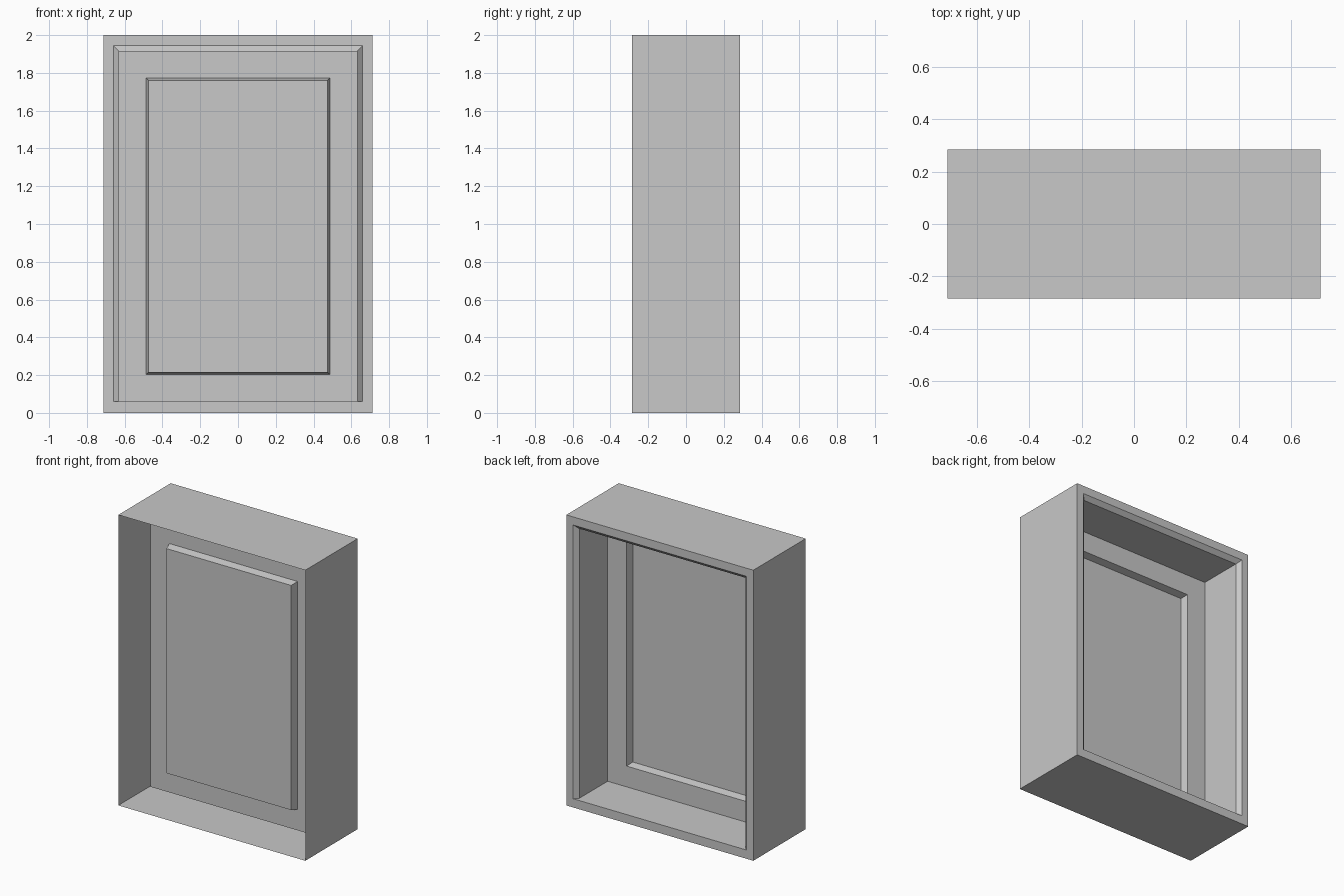
import bpy
import bmesh

if "Cube" in bpy.data.objects:
    bpy.data.objects.remove(bpy.data.objects["Cube"], do_unlink=True)

grey = bpy.data.materials.new("plain_grey")
grey.use_nodes = True
colour = (0.58, 0.58, 0.58, 1)
grey.diffuse_color = colour
grey.node_tree.nodes["Principled BSDF"].inputs["Base Color"].default_value = colour


def nested_shell(name, rings, cap=False):
    """Join rectangles (half width, bottom, top, y) into one folded sheet."""
    bm = bmesh.new()
    loops = []
    for w, low, high, y in rings:
        corners = ((-w, low), (w, low), (w, high), (-w, high))
        loops.append([bm.verts.new((x, y, z)) for x, z in corners])
    for a, b in zip(loops, loops[1:]):
        for i in range(4):
            j = (i + 1) % 4
            bm.faces.new((a[j], a[i], b[i], b[j]))
    if cap:
        bm.faces.new(loops[-1][::-1])
    mesh = bpy.data.meshes.new(name)
    bm.to_mesh(mesh)
    bm.free()
    mesh.materials.append(grey)
    obj = bpy.data.objects.new(name, mesh)
    bpy.context.collection.objects.link(obj)
    return obj


FRONT, BACK, PANEL = -0.285, 0.285, -0.05
inner = (0.632, 0.06, 1.916)

# Outer walls, open at the front, with a flat rim around the back
nested_shell("outer_case", [
    (0.712, 0, 2, FRONT),
    (0.712, 0, 2, BACK),
    (0.66, 0.06, 1.944, BACK),
])

# Chamfered lip and the walls of the recess
nested_shell("recess_lining", [
    (0.66, 0.06, 1.944, BACK),
    (*inner, BACK - 0.028),
    (*inner, PANEL),
])

# Thin divider with a centre field pressed toward the front
nested_shell("pressed_panel", [
    (*inner, PANEL),
    (0.487, 0.203, 1.773, PANEL),
    (0.475, 0.215, 1.761, PANEL - 0.05),
], cap=True)
